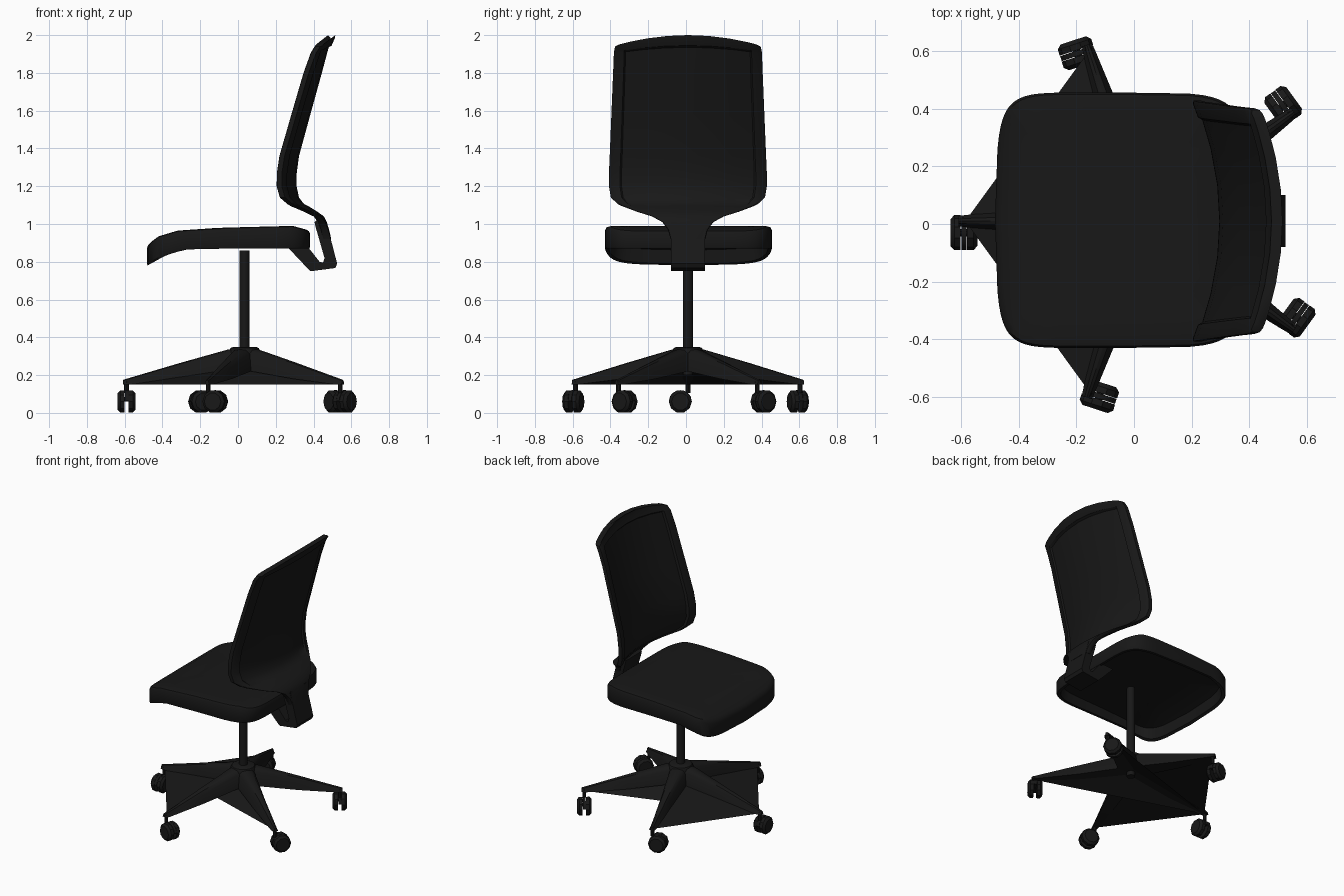
import bpy, bmesh, math
from mathutils import Matrix, Vector

if "Cube" in bpy.data.objects:
    bpy.data.objects.remove(bpy.data.objects["Cube"])

black = bpy.data.materials.new("black_plastic")
black.diffuse_color = (0.009, 0.009, 0.009, 1)
black.use_nodes = True
black.node_tree.nodes["Principled BSDF"].inputs["Base Color"].default_value = black.diffuse_color
HX, HY, BASE = 0.035, 0.01, 0.15


def make(name, verts, faces, smooth=35):
    bm = bmesh.new()
    vs = [bm.verts.new(v) for v in verts]
    for f in faces:
        bm.faces.new([vs[i] for i in f])
    bmesh.ops.recalc_face_normals(bm, faces=bm.faces)
    return finish(name, bm, smooth)


def finish(name, bm, smooth=35):
    me = bpy.data.meshes.new(name)
    bm.to_mesh(me)
    bm.free()
    me.materials.append(black)
    ob = bpy.data.objects.new(name, me)
    bpy.context.collection.objects.link(ob)
    if smooth:
        bpy.ops.object.select_all(action='DESELECT')
        ob.select_set(True)
        bpy.context.view_layer.objects.active = ob
        bpy.ops.object.shade_smooth_by_angle(angle=math.radians(smooth))
    return ob


def loft(name, rings, smooth=35):
    """Skin closed rings of equal length and cap both ends."""
    n = len(rings[0])
    faces = [(r * n + i, r * n + (i + 1) % n, (r + 1) * n + (i + 1) % n, (r + 1) * n + i)
             for r in range(len(rings) - 1) for i in range(n)]
    faces += [tuple(range(n))[::-1], tuple(range((len(rings) - 1) * n, len(rings) * n))]
    return make(name, [v for r in rings for v in r], faces, smooth)


def lathe_z(name, prof, n):
    return loft(name, [[(HX + r * math.cos(2 * math.pi * i / n), HY + r * math.sin(2 * math.pi * i / n), z)
                        for i in range(n)] for r, z in prof])


def interp(pts, t):
    if t <= pts[0][0]:
        return pts[0][1]
    for (a, u), (b, v) in zip(pts, pts[1:]):
        if t <= b:
            return u + (v - u) * (t - a) / (b - a)
    return pts[-1][1]


# seat: cushion with waterfall front edge and hollow underside
top = [(-.48, .89), (-.42, .935), (-.32, .965), (-.1, .98), (.1, .985), (.29, .99), (.38, .965)]
bot = [(-.48, .78), (-.38, .835), (-.28, .865), (-.2, .87), (.38, .87)]


def seat_ring(s, edge, dz):
    ring = []
    for i in range(56):
        a = 2 * math.pi * i / 56
        c, d = math.cos(a), math.sin(a)
        ex = math.copysign(abs(c) ** .27, c)
        ey = math.copysign(abs(d) ** .27, d)
        hw = .443 - .03 * max(0, ex) ** 4
        bow = .025 * ey * ey if ex < 0 else 0  # front edge bows forward
        x = -.05 + (.432 - bow) * ex * s
        ring.append((x, .013 + hw * ey * s, interp(edge, x) + dz))
    return ring


loft("seat", [seat_ring(s, e, dz) for s, e, dz in (
    (.05, top, 0), (.3, top, 0), (.6, top, 0), (.8, top, 0), (.95, top, 0), (.985, top, -.004),
    (1, top, -.018), (1, bot, .01), (.99, bot, 0), (.95, bot, 0), (.93, top, -.05),
    (.6, top, -.05), (.05, top, -.05))])

# backrest: curved shell with a raised rim; rows are z, x of back face, half width, edge drop
rows = [(2.0, .515, .365, .05), (1.985, .513, .385, .045), (1.945, .496, .392, .035), (1.935, .492, .392, .033),
        (1.8, .456, .396, 0), (1.58, .395, .405, 0), (1.36, .335, .414, 0), (1.27, .323, .418, 0),
        (1.2, .322, .418, 0), (1.14, .335, .408, 0), (1.105, .362, .37, 0), (1.095, .372, .35, 0),
        (1.065, .42, .27, 0), (1.04, .455, .19, 0), (1.01, .47, .135, 0), (.97, .482, .105, 0),
        (.92, .494, .092, 0)]
us = [-1, -.97, -.86, -.84, -.6, -.3, 0, .3, .6, .84, .86, .97, 1]
rings = []
for k, (z, x, hw, drop) in enumerate(rows):
    sides = []
    for back in (True, False):
        line = []
        for u in us:
            t = .012 if 3 <= k <= 10 and abs(u) < .85 else 0
            if abs(u) == 1:
                t = .006
            y = hw * u
            xx = x - .085 * (y / .42) ** 2
            line.append((xx - t if back else xx - .038 + t, HY + y, z - drop * u * u))
        sides.append(line)
    rings.append(sides[0] + sides[1][::-1])
loft("backrest", rings, 30)

# back bracket: hooked bar joining the backrest to the seat
prof = [(.405, 1.01), (.43, 1.03), (.468, 1.01), (.525, .79), (.515, .767), (.385, .75), (.345, .79),
        (.26, .88), (.365, .885), (.432, .80), (.45, .795), (.458, .82), (.412, .98)]
loft("back_bracket", [[(x, HY + y, z) for x, z in prof] for y in (-.09, .09)], 30)

# gas post and hub
lathe_z("post", [(.027, .2), (.027, .86)], 16)
lathe_z("hub", [(.085, .23), (.085, .32), (.075, .343), (.06, .35)], 20)


def wheel(bm, x):
    m = Matrix.Translation((x, .04, .06)) @ Matrix.Rotation(math.pi / 2, 4, 'Y')
    geo = bmesh.ops.create_cone(bm, cap_ends=True, segments=10, radius1=.061, radius2=.061, depth=.036, matrix=m)
    outer = .016 if x > .625 else -.016
    rim = [e for v in geo['verts'] for e in v.link_edges
           if all((w.co.x - x) / outer > 1 for w in e.verts)]
    bmesh.ops.bevel(bm, geom=list(set(rim)), offset=.014, segments=1, affect='EDGES')


def hood(bm):
    """Half disc between the two wheels."""
    arc = [(.04 + .06 * math.cos(math.pi * i / 8), .064 + .056 * math.sin(math.pi * i / 8)) for i in range(9)]
    a, b = ([bm.verts.new((x, y, z)) for y, z in arc] for x in (.616, .634))
    bm.faces.new(a[::-1])
    bm.faces.new(b)
    for i in range(9):
        j = (i + 1) % 9
        bm.faces.new((a[i], a[j], b[j], b[i]))


# five legs with twin-wheel casters
tips = []
for k, deg in enumerate((180, 108, 36, -36, -108)):
    M = Matrix.Translation((HX, HY, 0)) @ Matrix.Rotation(math.radians(deg), 4, 'Z')
    tips.append(M @ Vector((.62, 0, BASE)))
    sections = []
    for r, z, zb, wb, wt in ((0, .345, .235, .07, .06), (.09, .335, .22, .065, .05), (.35, .262, .18, .043, .03),
                             (.61, .185, BASE, .022, .016), (.643, .175, BASE, .018, .012)):
        pts = [(-wb, zb), (-wt, z - .025), (-wt * .6, z - .005), (0, z),
               (wt * .6, z - .005), (wt, z - .025), (wb, zb)]
        sections.append([M @ Vector((r, y, zz)) for y, zz in pts])
    loft(f"base_leg_{k + 1}", sections)
    bm = bmesh.new()
    for x in (.596, .654):
        wheel(bm, x)
    hood(bm)
    for p, d, axis in (((.625, .04, .072), .088, 'Y'), ((.625, 0, .135), .06, 'Z')):  # axle and stem
        bmesh.ops.create_cone(bm, cap_ends=True, segments=10, radius1=.013, radius2=.013, depth=d,
                              matrix=Matrix.Translation(p) @ Matrix.Rotation(math.pi / 2 if axis == 'Y' else 0, 4, 'Y'))
    bmesh.ops.recalc_face_normals(bm, faces=bm.faces)
    bm.transform(M)
    finish(f"caster_{k + 1}", bm)

# thin webs under the base, fanned from the front leg
make("base_web", tips + [Vector((HX, HY, .25))], [(0, 1, 5), (0, 5, 4), (0, 3, 5), (0, 5, 2)], 0)
